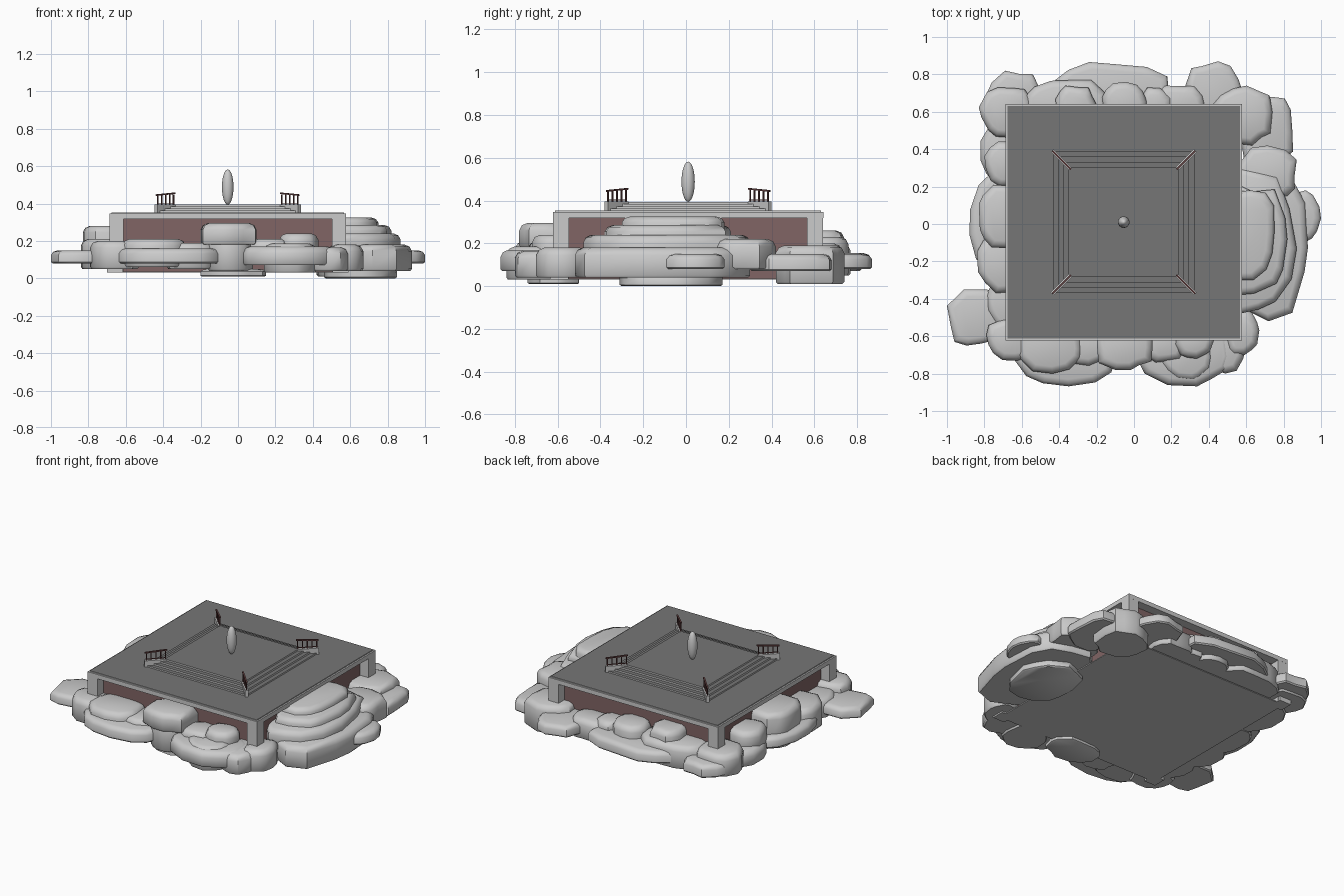
import bpy, bmesh, math, random
from mathutils import Matrix

random.seed(11)
CX, CY = -0.055, 0.01          # centre of the building


def material(name, col):
    m = bpy.data.materials.new(name)
    m.diffuse_color = (*col, 1)
    return m


BROWN = material("brown_wall", (0.22, 0.13, 0.13))
DARK = material("dark_paving", (0.18, 0.18, 0.18))
RED = material("dark_red_wood", (0.12, 0.05, 0.05))
GREY = material("plain_grey", (0.8, 0.8, 0.8))


def finish(bm, name, mats=()):
    bmesh.ops.recalc_face_normals(bm, faces=bm.faces[:])
    me = bpy.data.meshes.new(name)
    bm.to_mesh(me)
    bm.free()
    ob = bpy.data.objects.new(name, me)
    bpy.context.collection.objects.link(ob)
    for m in mats:
        me.materials.append(m)
    return ob


def box(name, c, size, mats=(), rot=0.0, tilt=0.0, dark_top=False):
    bm = bmesh.new()
    bmesh.ops.create_cube(bm, size=1, matrix=Matrix.Translation(c) @ Matrix.Rotation(rot, 4, 'Z')
                          @ Matrix.Rotation(-tilt, 4, 'Y') @ Matrix.Diagonal((*size, 1)))
    if dark_top:
        mats = (GREY, DARK)
        bm.normal_update()
        for f in bm.faces:
            f.material_index = int(f.normal.z > 0.9)
    return finish(bm, name, mats)


def block(name, half, z0, z1, mats=(), **kw):
    return box(name, (CX, CY, (z0 + z1) / 2), (2 * half, 2 * half, z1 - z0), mats, **kw)


def smooth(ob, deg):
    bpy.ops.object.select_all(action='DESELECT')
    ob.select_set(True)
    bpy.context.view_layer.objects.active = ob
    bpy.ops.object.shade_smooth_by_angle(angle=math.radians(deg))


def rock(name, x0, x1, y0, y1, z0, z1, n=13):
    """Irregular flat-topped boulder with bevelled rims that fills the given box."""
    pts = []
    for i in range(n):
        a = 2 * math.pi * (i + random.uniform(-0.25, 0.25)) / n
        r = random.uniform(0.88, 1.06)
        c, s = math.cos(a), math.sin(a)
        pts.append((r * math.copysign(abs(c) ** 0.85, c), r * math.copysign(abs(s) ** 0.85, s)))
    lo = [min(p[k] for p in pts) for k in (0, 1)]
    hi = [max(p[k] for p in pts) for k in (0, 1)]
    pts = [[2 * (p[k] - lo[k]) / (hi[k] - lo[k]) - 1 for k in (0, 1)] for p in pts]
    mx, my, hx, hy = (x0 + x1) / 2, (y0 + y1) / 2, (x1 - x0) / 2, (y1 - y0) / 2
    b = min(0.035, (z1 - z0) * 0.35)
    bm = bmesh.new()
    rings = []
    for z, ins in ((z0, 0.008), (z0 + b * 0.3, 0), (z1 - b, 0), (z1 - b * 0.3, 0.013), (z1, 0.038)):
        rings.append([bm.verts.new((mx + p[0] * (hx - ins), my + p[1] * (hy - ins), z)) for p in pts])
    for A, B in zip(rings, rings[1:]):
        for i in range(n):
            j = (i + 1) % n
            bm.faces.new((A[i], A[j], B[j], B[i]))
    bm.faces.new(rings[0])
    bm.faces.new(rings[-1])
    smooth(finish(bm, name), 40)


def rocks(name, rows):
    for i, r in enumerate(rows):
        rock(f"{name}_{i + 1}", *r)


# Building: floor plate, recessed walls, top slab with dark paving
block("floor_plate", 0.615, 0.03, 0.036)
block("walls", 0.57, 0.034, 0.33, (BROWN,))
block("top_slab", 0.632, 0.318, 0.347)
block("paving", 0.622, 0.345, 0.353, dark_top=True)

# Low stepped dais
for i, (half, z) in enumerate(((0.378, 0.362), (0.35, 0.373), (0.322, 0.384), (0.294, 0.394))):
    block(f"step_{i + 1}", half, 0.35, z, dark_top=True)

# Corners: post, foot, diagonal kerb and railing
for sx in (-1, 1):
    for sy in (-1, 1):
        box("corner_post", (CX + sx * 0.594, CY + sy * 0.594, 0.18), (0.075, 0.075, 0.3))
        box("post_foot", (CX + sx * 0.603, CY + sy * 0.603, 0.06), (0.085, 0.085, 0.06))
        ang = math.atan2(-sy, -sx)

        def at(d, z):
            return (CX + sx * d, CY + sy * d, z)
        box("corner_kerb", at(0.335, 0.373), (0.135, 0.022, 0.044), (), ang)
        box("hand_rail", at(0.332, 0.45), (0.14, 0.01, 0.008), (RED,), ang, 0.07)
        box("lower_rail", at(0.332, 0.402), (0.125, 0.006, 0.004), (RED,), ang)
        for k in range(5):
            box("baluster", at(0.374 - 0.021 * k, 0.42), (0.006, 0.006, 0.058), (RED,), ang)

# Egg-shaped centrepiece
bm = bmesh.new()
bmesh.ops.create_uvsphere(bm, u_segments=24, v_segments=16, radius=1,
                          matrix=Matrix.Translation((CX, CY, 0.488)) @ Matrix.Diagonal((0.031, 0.031, 0.094, 1)))
smooth(finish(bm, "centre_stone"), 60)

# Boulders around the base: x0, x1, y0, y1, z0, z1
rocks("front_rock", (
    (-1.0, -0.66, -0.65, -0.35, 0.08, 0.15),
    (-0.79, -0.53, -0.73, -0.5, 0.05, 0.2),
    (-0.64, -0.08, -0.868, -0.54, 0.08, 0.16),
    (-0.62, -0.28, -0.8, -0.52, 0.06, 0.21),
    (-0.38, -0.12, -0.76, -0.54, 0.05, 0.19),
    (-0.2, 0.1, -0.78, -0.52, 0.18, 0.295),
    (-0.16, 0.08, -0.77, -0.54, 0.04, 0.23),
    (-0.2, 0.15, -0.74, -0.5, 0.01, 0.05),
    (0.02, 0.52, -0.868, -0.53, 0.07, 0.17),
    (0.14, 0.42, -0.84, -0.55, 0.03, 0.185),
    (0.06, 0.28, -0.74, -0.53, 0.08, 0.21),
    (0.22, 0.43, -0.72, -0.53, 0.1, 0.24),
    (0.36, 0.6, -0.8, -0.48, 0.04, 0.165),
    (0.48, 0.67, -0.7, -0.46, 0.04, 0.18)))
rocks("right_rock", (
    (0.46, 0.85, -0.31, 0.17, 0.0, 0.06),
    (0.43, 0.93, -0.52, 0.3, 0.04, 0.18),
    (0.43, 0.87, -0.48, 0.3, 0.13, 0.24),
    (0.43, 0.82, -0.38, 0.21, 0.2, 0.285),
    (0.43, 0.75, -0.3, 0.18, 0.25, 0.325),
    (0.78, 1.0, -0.1, 0.18, 0.08, 0.15),
    (0.54, 0.87, 0.13, 0.42, 0.08, 0.22),
    (0.55, 0.85, 0.3, 0.68, 0.07, 0.15),
    (0.42, 0.74, 0.42, 0.74, 0.01, 0.19)))
rocks("back_rock", (
    (0.27, 0.58, 0.53, 0.87, 0.08, 0.15),
    (0.1, 0.38, 0.53, 0.74, 0.05, 0.18),
    (-0.46, 0.19, 0.53, 0.866, 0.08, 0.155),
    (-0.58, -0.14, 0.5, 0.77, 0.05, 0.2),
    (-0.42, -0.2, 0.5, 0.74, 0.1, 0.26),
    (-0.17, 0.07, 0.53, 0.76, 0.05, 0.23),
    (0.02, 0.2, 0.53, 0.73, 0.05, 0.2),
    (-0.8, -0.48, 0.5, 0.82, 0.07, 0.15)))
rocks("left_rock", (
    (-0.83, -0.54, 0.46, 0.73, 0.06, 0.2),
    (-0.82, -0.54, 0.2, 0.58, 0.05, 0.15),
    (-0.8, -0.56, 0.2, 0.44, 0.1, 0.24),
    (-0.88, -0.54, -0.22, 0.28, 0.08, 0.15),
    (-0.83, -0.55, -0.13, 0.21, 0.05, 0.28),
    (-0.84, -0.54, -0.37, -0.05, 0.05, 0.21),
    (-0.79, -0.54, -0.57, -0.27, 0.05, 0.17)))
